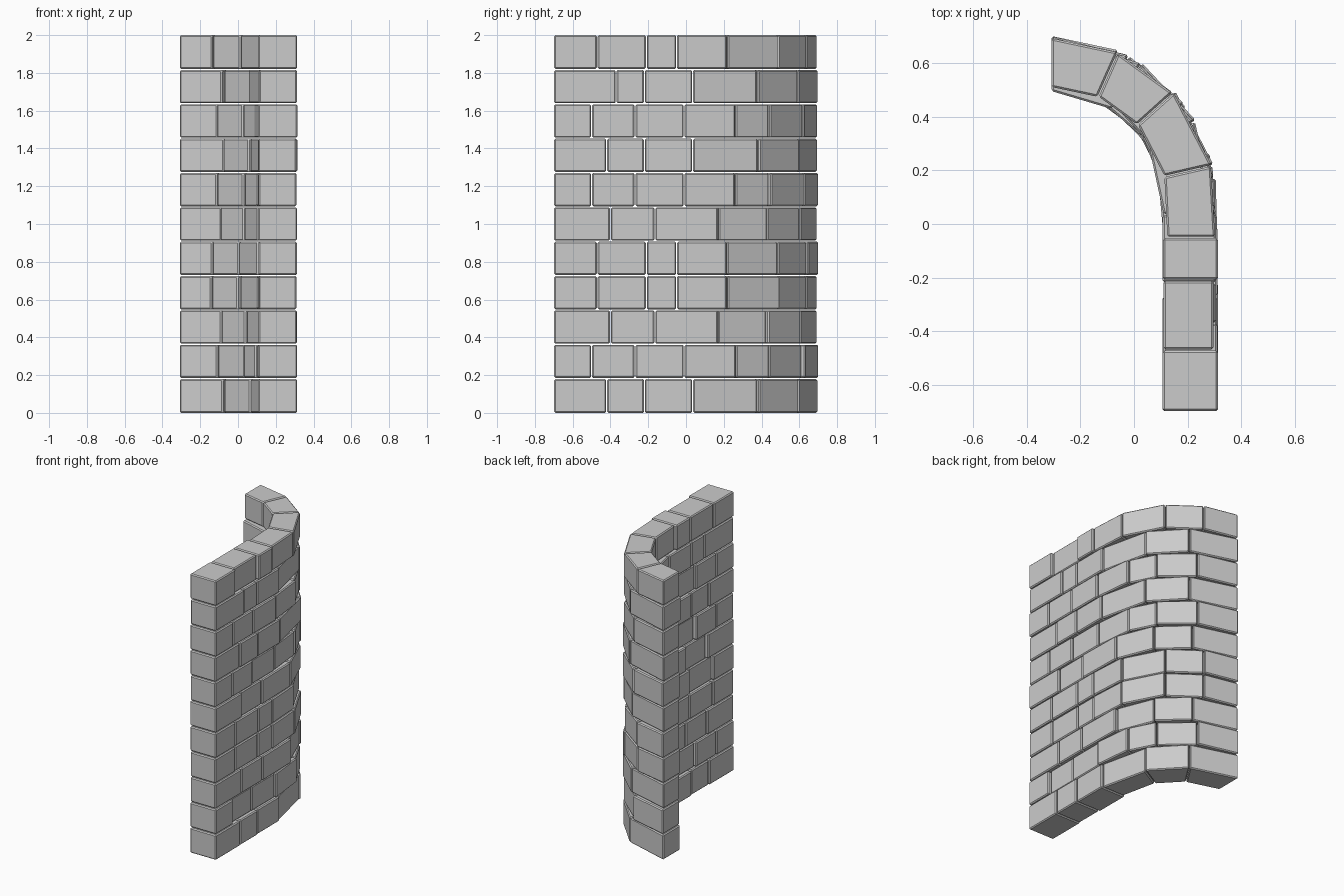
import bpy, bmesh, random
from math import sin, cos, radians
from mathutils import Vector

if "Cube" in bpy.data.objects:
    bpy.data.objects.remove(bpy.data.objects["Cube"])

random.seed(4)
CX, CY, R, HALF = -0.31, 0.08, 0.52, 0.104   # bend centre, centreline radius, half wall thickness
ROWS, H = 11, 2 / 11
GAP = 0.0025

# joint positions of each bonding pattern: y along the straight run, then degrees around the bend
A = ([-0.70, -0.47, -0.21, -0.05], [13, 42, 66, 90])
B = ([-0.70, -0.42, -0.22, 0.035], [29.5, 57, 90])
C = ([-0.70, -0.50, -0.27, -0.01], [17.5, 36.5, 62, 90])
D = ([-0.70, -0.40, -0.165], [8.5, 35, 59, 90])
E = ([-0.70, -0.37, -0.22, 0.035], [29.5, 57, 90])
PATTERN = [B, C, D, A, A, D, C, B, C, E, A]


def joint(kind, v, off):
    """Point on a joint line, off = distance outwards from the wall's centreline."""
    if kind == 'line':
        return Vector((CX + R + off, v, 0))
    a = radians(v)
    return Vector((CX + (R + off) * cos(a), CY + (R + off) * sin(a), 0))


def add_brick(bm, j0, j1, inner, outer, z0, z1):
    i0, i1 = joint(*j0, -inner), joint(*j1, -inner)
    o0, o1 = joint(*j0, outer), joint(*j1, outer)
    gi, go = (i1 - i0).normalized() * GAP, (o1 - o0).normalized() * GAP
    ring = [i0 + gi, o0 + go, o1 - go, i1 - gi]
    lo = [bm.verts.new((p.x, p.y, z0)) for p in ring]
    hi = [bm.verts.new((p.x, p.y, z1)) for p in ring]
    bm.faces.new(lo[::-1])
    bm.faces.new(hi)
    for k in range(4):
        n = (k + 1) % 4
        bm.faces.new((lo[k], lo[n], hi[n], hi[k]))


# one object per course of bricks
for row, (ys, angles) in enumerate(PATTERN):
    joints = [('line', y) for y in ys] + [('arc', a) for a in angles]
    bm = bmesh.new()
    z0, z1 = row * H + (0.003 if row else 0), (row + 1) * H - (0.003 if row < ROWS - 1 else 0)
    for k in range(len(joints) - 1):
        amount = 0.005 if k == 0 else 0.02
        inner = HALF - random.uniform(0, amount)
        outer = HALF - random.uniform(0, amount)
        if k == len(joints) - 2:
            outer = max(outer, HALF - 0.01)
        add_brick(bm, joints[k], joints[k + 1], inner, outer, z0, z1)
    bmesh.ops.recalc_face_normals(bm, faces=bm.faces)
    mesh = bpy.data.meshes.new("brick_course")
    bm.to_mesh(mesh)
    bm.free()
    ob = bpy.data.objects.new(f"brick_course_{row + 1}", mesh)
    bpy.context.collection.objects.link(ob)
    bev = ob.modifiers.new("worn_edges", 'BEVEL')
    bev.width, bev.segments = 0.007, 1
    bev.limit_method = 'NONE'
